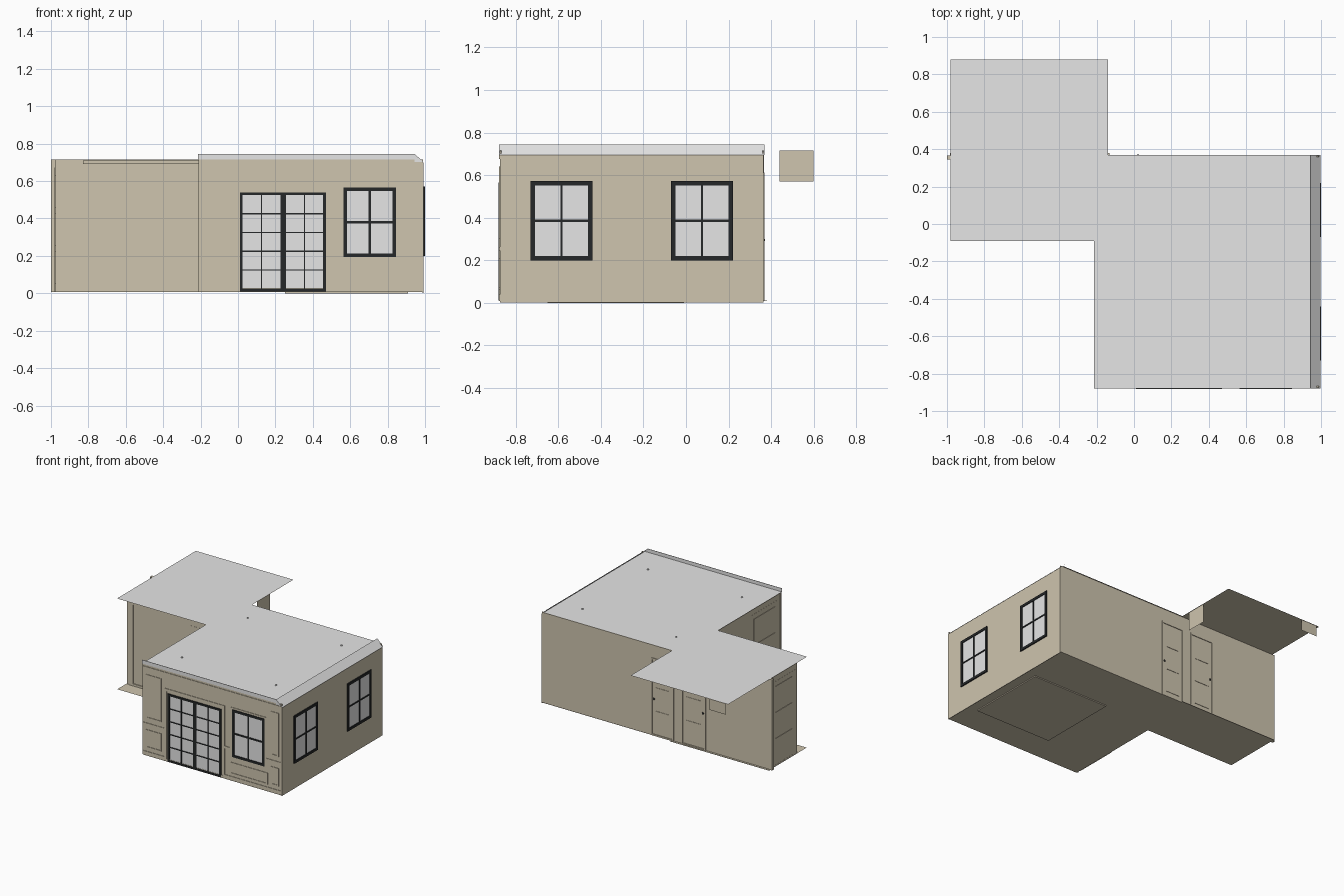
import bpy, bmesh, math
from mathutils import Vector, Matrix

if "Cube" in bpy.data.objects:
    bpy.data.objects.remove(bpy.data.objects["Cube"])


def material(name, rgb):
    m = bpy.data.materials.new(name)
    m.diffuse_color = (*rgb, 1)
    m.use_nodes = True
    m.node_tree.nodes["Principled BSDF"].inputs["Base Color"].default_value = m.diffuse_color
    return m


BEIGE = material("beige plaster", (0.62, 0.555, 0.425))
WHITE = material("ceiling white", (0.79, 0.79, 0.79))
GLASS = material("pale glass", (0.79, 0.79, 0.79))
BLACK = material("black metal", (0.018, 0.020, 0.021))


def finish(name, bm, mat):
    me = bpy.data.meshes.new(name)
    bmesh.ops.recalc_face_normals(bm, faces=bm.faces)
    bm.to_mesh(me)
    bm.free()
    me.materials.append(mat)
    ob = bpy.data.objects.new(name, me)
    bpy.context.collection.objects.link(ob)
    return ob


def boxes(name, mat, *items):
    bm = bmesh.new()
    for lo, hi in items:
        lo, hi = Vector(lo), Vector(hi)
        bmesh.ops.create_cube(bm, size=1, matrix=Matrix.Translation((lo + hi) / 2) @ Matrix.Diagonal((*(hi - lo), 1)))
    return finish(name, bm, mat)


def sheet(name, points, mat):
    """Single flat face."""
    bm = bmesh.new()
    bm.faces.new([bm.verts.new(p) for p in points])
    return finish(name, bm, mat)


def on_wall(axis, at, u0, u1, z0, z1, d0, d1):
    """Box on a wall: axis is the wall normal, u runs along it, d is the offset."""
    a, b = at + min(d0, d1), at + max(d0, d1)
    if axis == "y":
        return (u0, a, z0), (u1, b, z1)
    return (a, u0, z0), (b, u1, z1)


def frame(name, mat, axis, at, u0, u1, z0, z1, w, d0, d1, cols=1, rows=1, bar=0.008):
    """Rectangular border with optional glazing bars."""
    def B(*r):
        return on_wall(axis, at, *r, d0, d1)
    items = [B(u0, u0 + w, z0, z1), B(u1 - w, u1, z0, z1),
             B(u0 + w, u1 - w, z0, z0 + w), B(u0 + w, u1 - w, z1 - w, z1)]
    for i in range(1, cols):
        u = u0 + w + (u1 - u0 - 2 * w) * i / cols
        items.append(B(u - bar / 2, u + bar / 2, z0 + w, z1 - w))
    for i in range(1, rows):
        z = z0 + w + (z1 - z0 - 2 * w) * i / rows
        items.append(B(u0 + w, u1 - w, z - bar / 2, z + bar / 2))
    return boxes(name, mat, *items)


def window(name, axis, at, out, u0, u1, z0, z1, cols, rows, w=0.015, bar=0.008):
    frame(name + "_frame", BLACK, axis, at, u0, u1, z0, z1, w, out * 0.008, -out * 0.014, cols, rows, bar)
    boxes(name + "_glass", GLASS,
          on_wall(axis, at, u0 + w / 2, u1 - w / 2, z0 + w / 2, z1 - w / 2, out * 0.003, -out * 0.009))


T = 0.005            # sheet wall thickness
FRONT, BACK, RIGHT, LEFT = -0.871, 0.364, 0.987, -0.205
HALL, HALL_LEFT = 0.025, -0.975
Z0, TOP = 0.008, 0.716

# floor sheet, slightly wider at the hall, with a thin mat under the main room
L_SHAPE = [(-0.98, -0.09), (LEFT, -0.09), (LEFT, -0.88), (0.99, -0.88), (0.99, 0.366), (-0.98, 0.366)]
sheet("floor", [(x, y, Z0) for x, y in L_SHAPE], BEIGE)
boxes("hall_floor_edge", BEIGE, ((-0.983, 0.36, Z0), (-0.13, 0.38, Z0 + 0.003)))
boxes("under_floor_mat", BEIGE, ((0.25, -0.65, 0), (0.91, -0.01, Z0)))

# ceiling: white upper sheet, plaster lower sheet
C_SHAPE = [(-0.98, -0.09), (-0.213, -0.09), (-0.213, -0.877), (0.97, -0.877), (0.97, 0.37),
           (-0.14, 0.37), (-0.14, 0.88), (-0.98, 0.88)]
sheet("ceiling_top", [(x, y, TOP + 0.002) for x, y in C_SHAPE], WHITE)
under = sheet("ceiling_underside", [(x, y, TOP) for x, y in C_SHAPE], BEIGE)
under.data.flip_normals()

# raised front band and sloped right band
boxes("front_band", WHITE, ((-0.213, -0.88, TOP), (0.945, -0.877, 0.745)))
SLOPE = [(0.945, 0.745), (0.998, 0.695)]
sheet("sloped_band", [(x, -0.88, z) for x, z in SLOPE] + [(x, 0.368, z) for x, z in reversed(SLOPE)], WHITE)
sheet("sloped_band_end", [(0.945, -0.878, 0.745), (0.99, -0.878, 0.703), (0.945, -0.878, 0.703)], WHITE)

# main walls
boxes("front_wall", BEIGE, on_wall("y", FRONT, LEFT - 0.006, 0.99, Z0, TOP, -0.004, T))
boxes("right_wall", BEIGE, on_wall("x", RIGHT, -0.875, 0.364, Z0 - 0.006, 0.70, 0, T))
boxes("back_wall", BEIGE, on_wall("y", BACK, -0.985, 0.99, Z0, TOP, -T, 0))
boxes("main_left_wall", BEIGE, on_wall("x", LEFT, -0.875, HALL, Z0, TOP, 0, T))

# hall walls
boxes("hall_front_wall", BEIGE, on_wall("y", HALL, HALL_LEFT, LEFT, Z0, TOP, 0, T))
boxes("hall_left_wall", BEIGE, on_wall("x", HALL_LEFT, HALL, BACK, Z0, TOP, 0, T))
boxes("hall_corner_post", BEIGE, ((-1.0, 0.345, Z0), (-0.975, 0.366, TOP)))

# hanging header panels under the open ceiling
sheet("side_header", [(-0.142, 0.44, 0.57), (-0.142, 0.60, 0.57), (-0.142, 0.60, TOP), (-0.142, 0.44, TOP)], BEIGE)
sheet("rear_header", [(-0.96, 0.879, 0.63), (-0.82, 0.879, 0.63), (-0.82, 0.879, TOP), (-0.96, 0.879, TOP)], BEIGE)

# windows and glazed double door
for i, (a, b) in enumerate([(-0.73, -0.44), (-0.07, 0.22)]):
    window(f"right_window_{i}", "x", RIGHT + 0.005, 1, a, b, 0.20, 0.572, 2, 2, 0.020, 0.010)
window("front_window", "y", FRONT - 0.003, -1, 0.565, 0.845, 0.195, 0.565, 2, 2, 0.018, 0.012)
for i, (a, b) in enumerate([(0.01, 0.242), (0.242, 0.47)]):
    window(f"glazed_door_{i}", "y", FRONT - 0.003, -1, a, b, 0.01, 0.54, 2, 5, 0.015, 0.006)

# front wall mouldings
frame("front_window_casing", BEIGE, "y", FRONT, 0.55, 0.86, 0.185, 0.58, 0.014, -0.008, 0.014)
frame("door_casing", BEIGE, "y", FRONT, -0.02, 0.50, Z0, 0.575, 0.02, -0.008, 0.014)
for i, (a, b, c, d) in enumerate([(-0.18, -0.05, 0.30, 0.64), (-0.18, -0.05, 0.07, 0.21),
                                  (0.55, 0.87, 0.06, 0.15), (0.90, 0.965, 0.30, 0.64),
                                  (0.90, 0.965, 0.07, 0.21)]):
    frame(f"front_panel_{i}", BEIGE, "y", FRONT, a, b, c, d, 0.008, -0.008, 0.012)
rails = [on_wall("y", FRONT, LEFT, 0.985, 0.675, 0.70, -0.008, 0.014)]
for a, b in [(LEFT, -0.02), (0.50, 0.985)]:
    rails.append(on_wall("y", FRONT, a, b, Z0, 0.04, -0.008, 0.012))
for a, b in [(LEFT, -0.02), (0.50, 0.55), (0.86, 0.985)]:
    rails.append(on_wall("y", FRONT, a, b, 0.245, 0.262, -0.008, 0.012))
boxes("front_rails", BEIGE, *rails)


def panel_door(name, axis, at, out, u0, u1, z1, knob_u):
    """Closed door with casing, three raised panels and a knob."""
    frame(name + "_casing", BEIGE, axis, at, u0 - 0.012, u1 + 0.012, Z0, z1 + 0.012, 0.012, -0.004, 0.005 * out)
    w, n = 0.03, 3
    step = (z1 - 0.05) / n
    boxes(name + "_panels", BEIGE, *[
        on_wall(axis, at, u0 + w, u1 - w, 0.05 + step * k, 0.02 + step * (k + 1), -0.002 * out, 0.003 * out)
        for k in range(n)])
    if knob_u is not None:
        bm = bmesh.new()
        bmesh.ops.create_uvsphere(bm, u_segments=10, v_segments=6, radius=0.008,
                                  matrix=Matrix.Translation((knob_u, at, 0.295)))
        finish(name + "_knob", bm, BLACK)


# doors
panel_door("back_door_a", "y", BACK, 1, -0.14, 0.035, 0.60, 0.022)
panel_door("back_door_b", "y", BACK, 1, -0.415, -0.23, 0.60, -0.402)
panel_door("hall_door", "y", HALL, -1, -0.415, -0.23, 0.60, None)
panel_door("hall_side_door", "x", HALL_LEFT, -1, 0.06, 0.32, 0.66, None)
panel_door("main_side_door", "x", LEFT, -1, -0.83, -0.51, 0.66, None)

# hall wall trim
boxes("hall_trim", BEIGE, on_wall("y", HALL, -0.92, LEFT, 0.64, 0.655, -0.006, 0),
      on_wall("y", HALL, -0.83, LEFT, 0.69, 0.71, -0.010, 0),
      on_wall("y", HALL, -0.92, -0.43, Z0, 0.025, -0.006, 0),
      on_wall("y", HALL, -0.96, -0.92, Z0, TOP, -0.006, 0))

# recessed ceiling lights seen from above
for i, (x, y) in enumerate([(x, y) for x in (-0.035, 0.775) for y in (-0.64, 0.17)]):
    bm = bmesh.new()
    bmesh.ops.create_cone(bm, cap_ends=True, segments=10, radius1=0.007, radius2=0.007, depth=0.016,
                          matrix=Matrix.Translation((x, y, TOP)))
    finish(f"ceiling_light_{i}", bm, WHITE)
